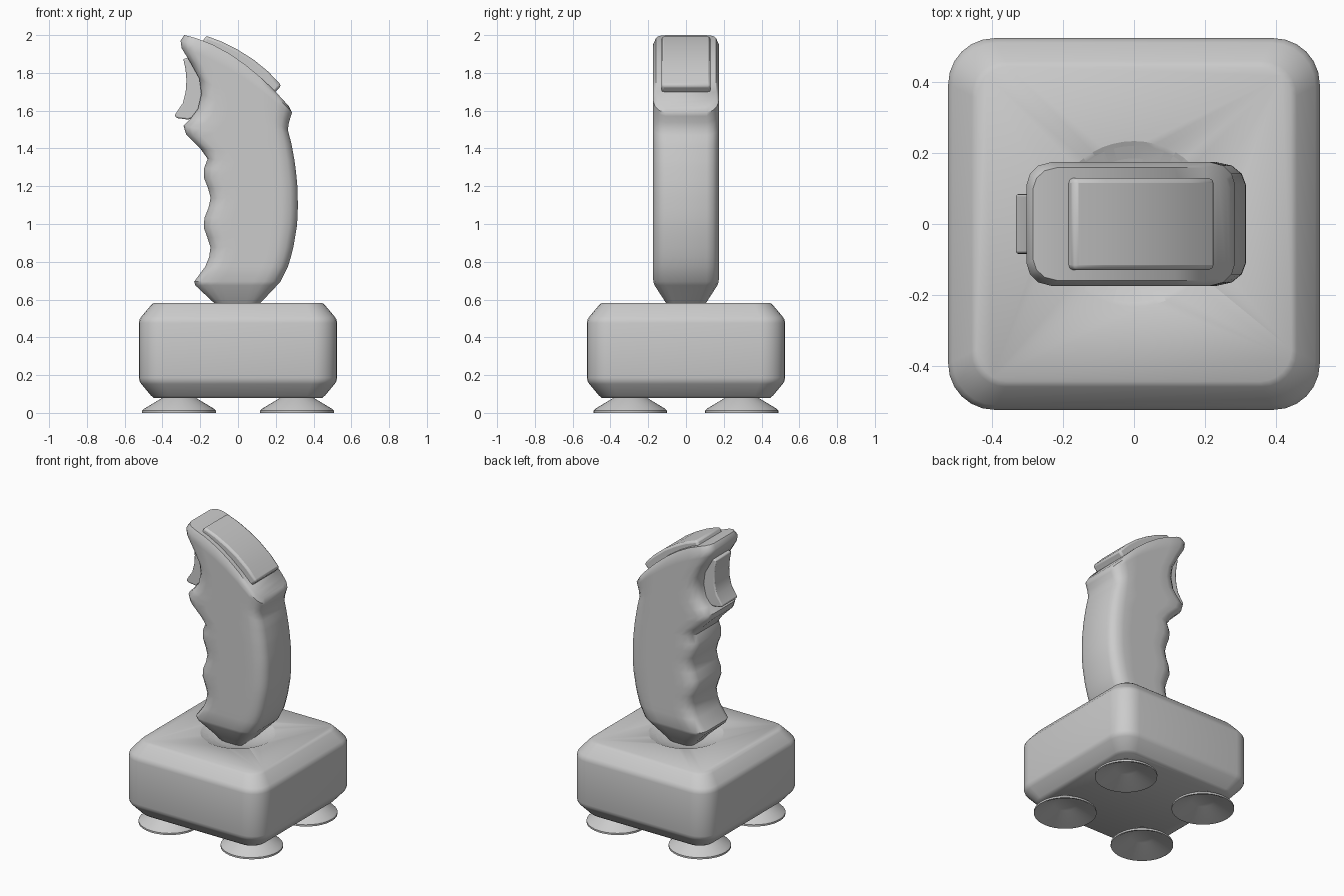
import bpy, bmesh, math
from mathutils import Vector

if "Cube" in bpy.data.objects:
    bpy.data.objects.remove(bpy.data.objects["Cube"])


def finish(bm, name, angle=40, bevel=0):
    bmesh.ops.recalc_face_normals(bm, faces=bm.faces)
    me = bpy.data.meshes.new(name)
    bm.to_mesh(me)
    bm.free()
    ob = bpy.data.objects.new(name, me)
    bpy.context.collection.objects.link(ob)
    if bevel:
        m = ob.modifiers.new("bevel", 'BEVEL')
        m.width, m.segments, m.limit_method = bevel, 2, 'ANGLE'
        m.angle_limit = math.radians(40)
    bpy.ops.object.select_all(action='DESELECT')
    ob.select_set(True)
    bpy.context.view_layer.objects.active = ob
    bpy.ops.object.shade_smooth_by_angle(angle=math.radians(angle))
    return ob


def bridge(bm, rings):
    for a, b in zip(rings, rings[1:]):
        for i in range(len(a)):
            j = (i + 1) % len(a)
            bm.faces.new((a[i], a[j], b[j], b[i]))


def extrude_profile(name, profile, half_y, bevel):
    bm = bmesh.new()
    rings = [[bm.verts.new((x, y, z)) for x, z in profile] for y in (-half_y, half_y)]
    bridge(bm, rings)
    for r in rings:
        bm.faces.new(r)
    return finish(bm, name, 35, bevel)


def interp(keys, v):
    """Piecewise linear lookup, clamped at both ends."""
    if v <= keys[0][0]:
        return keys[0][1]
    for (a, p), (b, q) in zip(keys, keys[1:]):
        if v <= b:
            return p + (q - p) * (v - a) / (b - a)
    return keys[-1][1]


# Base: stacked rounded squares, mirrored about the middle height
def rounded_square(bm, half, z):
    rad = .13 - (.525 - half) * .5
    ring = []
    for k, (sx, sy) in enumerate(((1, 1), (-1, 1), (-1, -1), (1, -1))):
        for i in range(7):
            a = math.pi / 2 * (k + i / 6)
            ring.append(bm.verts.new((sx * (half - rad) + rad * math.cos(a),
                                      sy * (half - rad) + rad * math.sin(a), z)))
    return ring


bm = bmesh.new()
mid_z, upper = .331, ((.525, .145), (.521, .164), (.512, .178), (.46, .24), (.445, .252))
rings = [rounded_square(bm, h, mid_z - d) for h, d in reversed(upper)]
rings += [rounded_square(bm, h, mid_z + d) for h, d in upper]
bridge(bm, rings)
bm.faces.new(rings[0])
bm.faces.new(rings[-1])
base = finish(bm, "base")

# Shallow round dish in the base top, under the grip
dish_r, depth = .235, .05
ball_r = (dish_r ** 2 + depth ** 2) / (2 * depth)
bpy.ops.mesh.primitive_uv_sphere_add(segments=48, ring_count=48, radius=ball_r,
                                     location=(0, 0, .583 + ball_r - depth))
cutter = bpy.context.object
cutter.name = "dish_cutter"
cutter.hide_render = True
bpy.ops.object.shade_smooth()
cut = base.modifiers.new("dish", 'BOOLEAN')
cut.object, cut.operation, cut.solver = cutter, 'DIFFERENCE', 'EXACT'
base.modifiers.move(len(base.modifiers) - 1, 0)
bpy.context.view_layer.objects.active = base
bpy.ops.object.modifier_apply(modifier="dish")
bpy.data.objects.remove(cutter)

# Grip: finger side profile, with a cosine wave for the finger grooves
finger = [(-.285, 2.0), (-.304, 1.97), (-.298, 1.93), (-.255, 1.86), (-.205, 1.77),
          (-.194, 1.69), (-.212, 1.61), (-.25, 1.56), (-.288, 1.52), (-.275, 1.475),
          (-.20, 1.40)]
for i in range(12):
    z = 1.345 - i * .052
    finger.append((-.164 - .019 * math.cos(math.tau * (z - 1) / .27), z))
finger += [(-.232, .695), (-.226, .675), (-.13, .585), (-.09, .54)]

# Palm side height, palm x, half width and upward bulge along the grip
palm_z = [(.5, .5), (1.23, 1.23), (1.5, 1.40), (1.8, 1.51), (1.97, 1.59), (2, 1.622)]
palm_x = [(.54, .08), (.585, .122), (.7, .23), (.775, .265), (.86, .29), (1, .314),
          (1.1, .317), (1.2, .315), (1.32, .302), (1.42, .284), (1.51, .261),
          (1.59, .286), (1.622, .27)]
width = [(.54, .08), (.585, .108), (.675, .166), (.7, .175), (1.97, .175), (2, .16)]
bulge = [(1.74, 0), (1.87, .03), (1.97, .062), (2, .066)]
corner = ((0, .065), (.012, .033), (.04, .010), (.085, 0))


def grip_section(bm, x, z):
    pz, w, lift = interp(palm_z, z), interp(width, z), interp(bulge, z)
    a, b = Vector((x, 0, z)), Vector((interp(palm_x, pz), 0, pz))
    length = (b - a).length
    k = min(1, length / .42)
    c = [(d * k / length, w * (1 - e / .175)) for d, e in corner]
    t0 = c[-1][0]
    mids = [(t0 + (1 - 2 * t0) * f, w) for f in (.2, .4, .6, .8)]
    side = []
    for t, y in c + mids + [(1 - t, y) for t, y in reversed(c)]:
        p = a.lerp(b, t)
        side.append(Vector((p.x, y, p.z + lift * 4 * t * (1 - t))))
    other = [Vector((p.x, -p.y, p.z)) for p in reversed(side)]
    return [bm.verts.new(p) for p in side + other]


bm = bmesh.new()
rings = [grip_section(bm, x, z) for x, z in finger]
bridge(bm, rings)
for r in (rings[0], rings[-1]):
    n = len(r)
    for i in range(n // 2 - 1):
        bm.faces.new((r[i], r[i + 1], r[n - 2 - i], r[n - 1 - i]))
finish(bm, "grip", 45)

# Thumb button following the curved top
extrude_profile("thumb_button", [(-.17, 1.997), (-.08, 1.963), (.0, 1.922), (.08, 1.872),
                                 (.16, 1.807), (.23, 1.733), (.19, 1.69),
                                 (0, 1.85), (-.20, 1.94)], .13, .014)

# Trigger on the finger side
extrude_profile("trigger", [(-.29, 1.875), (-.278, 1.82), (-.273, 1.76), (-.277, 1.70),
                            (-.292, 1.64), (-.336, 1.575), (-.325, 1.561), (-.265, 1.553),
                            (-.12, 1.60), (-.12, 1.86), (-.26, 1.88)], .085, .008)

# Four suction cup feet, hollow underneath
cup = [(0, .10), (.085, .10), (.088, .08), (.185, .022), (.195, .012), (.195, 0),
       (.185, 0), (.07, .058), (0, .058)]
for sx, xn in ((-1, "left"), (1, "right")):
    for sy, yn in ((-1, "front"), (1, "back")):
        bm = bmesh.new()
        vs = [bm.verts.new((r, 0, z)) for r, z in cup]
        es = [bm.edges.new(p) for p in zip(vs, vs[1:])]
        bmesh.ops.spin(bm, geom=vs + es, cent=(0, 0, 0), axis=(0, 0, 1),
                       angle=math.tau, steps=32)
        bmesh.ops.remove_doubles(bm, verts=bm.verts, dist=1e-4)
        bmesh.ops.translate(bm, verts=bm.verts, vec=(sx * .312, sy * .295, 0))
        finish(bm, f"suction_foot_{yn}_{xn}", 40)
